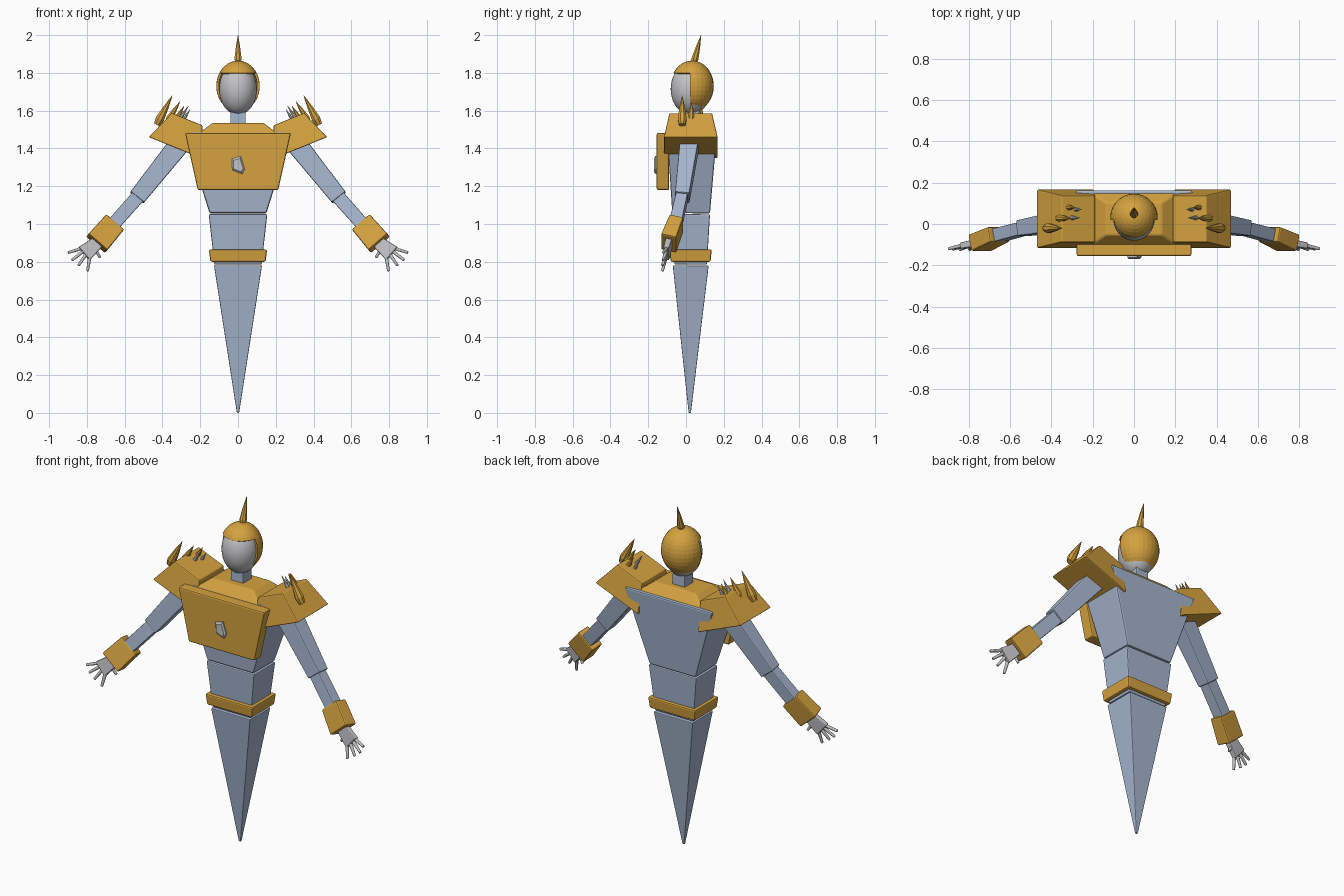
import bpy
import bmesh
from math import sin, cos, pi, sqrt
from mathutils import Vector, Matrix

cube = bpy.data.objects.get("Cube")
if cube:
    bpy.data.objects.remove(cube, do_unlink=True)


def material(name, rgb):
    m = bpy.data.materials.new(name)
    m.use_nodes = True
    m.diffuse_color = (*rgb, 1)
    shader = next(n for n in m.node_tree.nodes if n.type == "BSDF_PRINCIPLED")
    shader.inputs["Base Color"].default_value = (*rgb, 1)
    return m


GOLD = material("gold armour", (0.66, 0.36, 0.05))
BLUE = material("pale blue body", (0.38, 0.46, 0.61))
GREY = material("light grey", (0.55, 0.55, 0.57))


def finish(name, bm, mat, bevel=0.0):
    bmesh.ops.recalc_face_normals(bm, faces=bm.faces[:])
    mesh = bpy.data.meshes.new(name)
    bm.to_mesh(mesh)
    bm.free()
    mesh.materials.append(mat)
    ob = bpy.data.objects.new(name, mesh)
    bpy.context.collection.objects.link(ob)
    if bevel:
        mod = ob.modifiers.new("soft edges", "BEVEL")
        mod.width = bevel
        mod.segments = 2
        mod.limit_method = "ANGLE"
    return ob


def skin(name, rings, mat, bevel=0.0):
    """Join equal rings of points into a capped solid."""
    bm = bmesh.new()
    loops = [[bm.verts.new(p) for p in ring] for ring in rings]
    n = len(loops[0])
    for a, b in zip(loops, loops[1:]):
        for i in range(n):
            j = (i + 1) % n
            bm.faces.new((a[i], a[j], b[j], b[i]))
    bm.faces.new(loops[0])
    bm.faces.new(loops[-1])
    return finish(name, bm, mat, bevel)


def tube(name, stations, mat, bevel=0.0, sides=4):
    """Stations are (centre, half width, half depth) along a straight axis."""
    axis = Vector(stations[-1][0]) - Vector(stations[0][0])
    u = axis.cross(Vector((0, 1, 0))).normalized()
    v = u.cross(axis).normalized()
    k = sqrt(2) if sides == 4 else 1
    rings = []
    for c, w, d in stations:
        angles = [2 * pi * (i + 0.5) / sides for i in range(sides)]
        rings.append([Vector(c) + u * w * k * cos(a) + v * d * k * sin(a) for a in angles])
    return skin(name, rings, mat, bevel)


def spike(name, base, tip, r, mat):
    b, t = Vector(base), Vector(tip)
    tube(name, [(b, r * 0.7, r * 0.7), (b.lerp(t, 0.2), r, r),
                (b.lerp(t, 0.6), r * 0.6, r * 0.6), (t, 0.001, 0.001)], mat, sides=8)


def ellipsoid(centre, radii, u, v):
    bm = bmesh.new()
    bmesh.ops.create_uvsphere(bm, u_segments=u, v_segments=v, radius=1)
    bmesh.ops.transform(bm, verts=bm.verts[:],
                        matrix=Matrix.Translation(centre) @ Matrix.Diagonal((*radii, 1)))
    return bm


# Torso and tail
tube("tail", [((0, 0.02, 0), 0.006, 0.006), ((0, 0.025, 0.78), 0.127, 0.095)], BLUE, 0.004)
tube("abdomen", [((0, 0.025, 0.785), 0.125, 0.086), ((0, 0.027, 1.052), 0.155, 0.1)], BLUE, 0.006)
tube("chest", [((0, 0.027, 1.057), 0.15, 0.1), ((0, 0.032, 1.485), 0.285, 0.132)], BLUE, 0.008)
tube("belt", [((0, 0.025, 0.8), 0.146, 0.105), ((0, 0.025, 0.865), 0.154, 0.111)], GOLD, 0.008)
tube("chest_plate", [((0, -0.122, 1.18), 0.213, 0.033), ((0, -0.122, 1.482), 0.28, 0.033)], GOLD, 0.008)
tube("collar", [((0, 0.025, 1.475), 0.215, 0.13), ((0, 0.025, 1.535), 0.135, 0.078)], GOLD, 0.008)
tube("neck", [((0, 0.03, 1.5), 0.042, 0.042), ((0, 0.03, 1.64), 0.038, 0.038)], BLUE, 0.004)

# Chest gem
outline = [(-0.032, 1.345), (0.014, 1.36), (0.036, 1.29), (0.022, 1.265), (-0.03, 1.285)]
skin("chest_gem", [[(x * s, y, 1.31 + (z - 1.31) * s) for x, z in outline]
                   for y, s in ((-0.15, 1), (-0.162, 1), (-0.17, 0.75))], GREY)

# Head
head = finish("head", ellipsoid((0, 0.025, 1.715), (0.1, 0.106, 0.137), 32, 20), GREY)
for face in head.data.polygons:
    face.use_smooth = True

# Helmet, open over the lower front
BROW, SIDE = 1.8, 0.02
bm = ellipsoid((0, 0.032, 1.73), (0.115, 0.115, 0.135), 28, 18)
for point, normal in (((0, 0, BROW), (0, 0, 1)), ((0, SIDE, 0), (0, 1, 0))):
    bmesh.ops.bisect_plane(bm, geom=bm.verts[:] + bm.edges[:] + bm.faces[:],
                           plane_co=point, plane_no=normal)
opening = [f for f in bm.faces
           if f.calc_center_median().z < BROW and f.calc_center_median().y < SIDE]
bmesh.ops.delete(bm, geom=opening, context="FACES")
helmet = finish("helmet", bm, GOLD)
shell = helmet.modifiers.new("thickness", "SOLIDIFY")
shell.thickness = 0.012
shell.offset = -1
spike("helmet_horn", (0, 0.04, 1.845), (0, 0.08, 2.0), 0.02, GOLD)

# Shoulders, arms and hands
for side, s in (("left", 1), ("right", -1)):
    def at(x, y, z):
        return Vector((s * x, y, z))

    def slab(outer, inner, y0, y1):
        return [at(outer[0], y0, outer[1]), at(outer[0], y1, outer[1]),
                at(inner[0], y1, inner[1]), at(inner[0], y0, inner[1])]

    skin(side + "_shoulder_pad", [slab((0.472, 1.46), (0.195, 1.348), -0.117, 0.168),
                                  slab((0.35, 1.588), (0.188, 1.522), -0.088, 0.138)], GOLD, 0.006)

    spikes = [((0.43, -0.02, 1.525), (0.348, -0.02, 1.68), 0.025, GOLD),
              ((0.375, 0.028, 1.54), (0.307, 0.028, 1.648), 0.019, GOLD),
              ((0.33, 0.08, 1.55), (0.285, 0.08, 1.625), 0.015, GOLD),
              ((0.315, 0.03, 1.545), (0.262, 0.03, 1.625), 0.012, GREY),
              ((0.295, 0.07, 1.54), (0.255, 0.07, 1.605), 0.011, GREY)]
    for i, (base, tip, r, mat) in enumerate(spikes):
        spike(f"{side}_shoulder_spike_{i + 1}", at(*base), at(*tip), r, mat)

    tube(side + "_upper_arm", [(at(0.3, 0.02, 1.435), 0.056, 0.05),
                               (at(0.535, -0.02, 1.14), 0.046, 0.038)], BLUE, 0.006)
    tube(side + "_forearm", [(at(0.525, -0.02, 1.15), 0.037, 0.031),
                             (at(0.68, -0.06, 0.975), 0.036, 0.033)], BLUE, 0.005)
    tube(side + "_bracer", [(at(0.655, -0.05, 1.005), 0.062, 0.038),
                            (at(0.748, -0.092, 0.897), 0.066, 0.042)], GOLD, 0.008)
    tube(side + "_palm", [(at(0.735, -0.088, 0.91), 0.032, 0.018),
                          (at(0.815, -0.105, 0.842), 0.046, 0.015)], GREY, 0.006)

    # Fingers, then the thumb, as knuckle and tip
    fingers = [((0.815, -0.1, 0.875), (0.9, -0.12, 0.848)),
               ((0.82, -0.105, 0.855), (0.88, -0.122, 0.808)),
               ((0.805, -0.107, 0.838), (0.845, -0.125, 0.78)),
               ((0.785, -0.107, 0.825), (0.797, -0.125, 0.75)),
               ((0.762, -0.095, 0.875), (0.73, -0.085, 0.822))]
    for i, (a, b) in enumerate(fingers):
        name = side + ("_thumb" if i == 4 else f"_finger_{i + 1}")
        tube(name, [(at(*a), 0.011, 0.011), (at(*b), 0.008, 0.008)], GREY, 0.003, sides=6)
